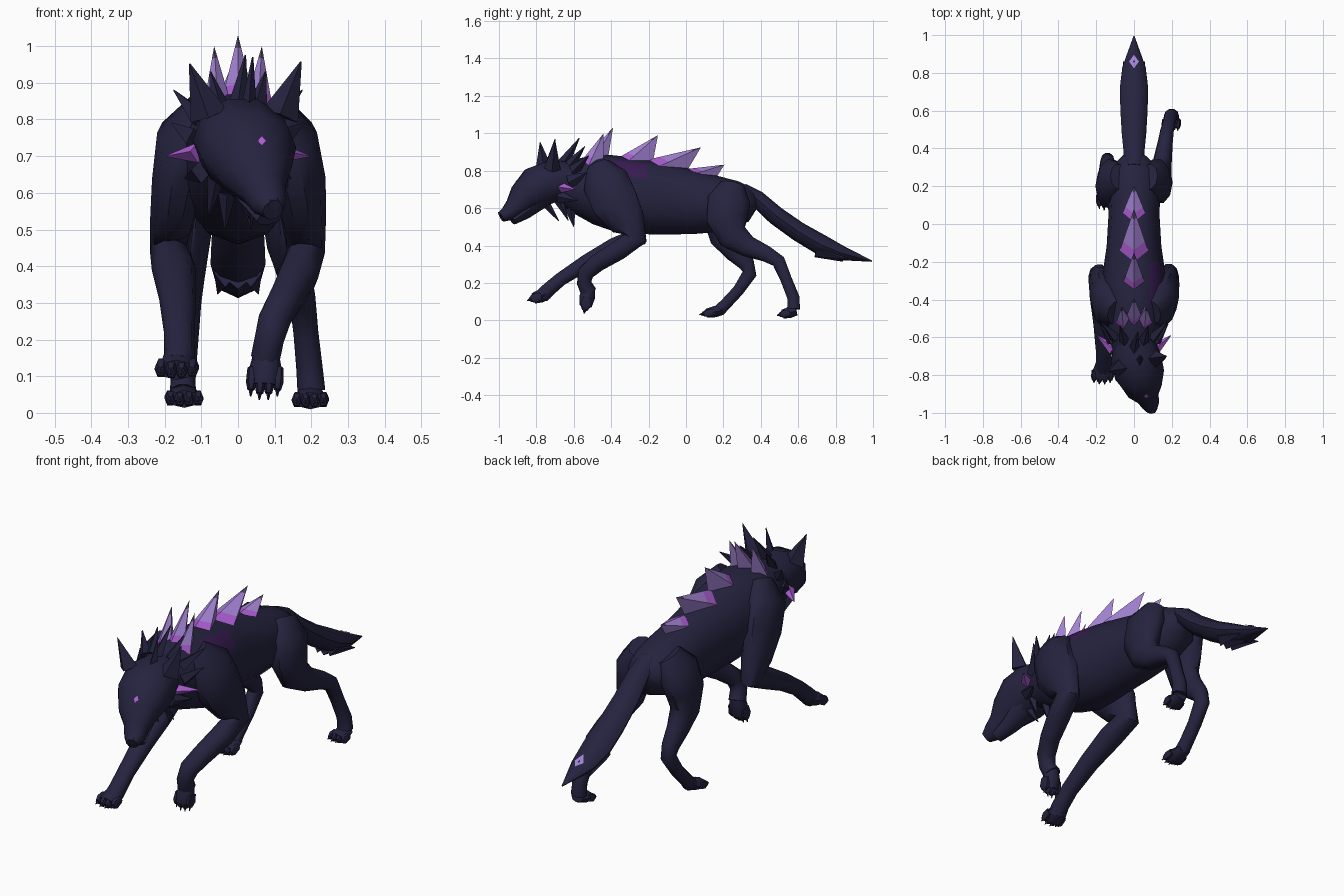
import bpy, bmesh, math
from mathutils import Vector
from mathutils.bvhtree import BVHTree


def material(name, rgb):
    m = bpy.data.materials.new(name)
    m.diffuse_color = (*rgb, 1)
    return m


FUR = material("midnight_fur", (0.019, 0.017, 0.050))
LAV = material("lavender_crystal", (0.37, 0.23, 0.66))
VIO = material("violet_glow", (0.42, 0.11, 0.66))
DUSK = material("dusk_tip", (0.10, 0.07, 0.16))
PLUM = material("dark_plum", (0.040, 0.011, 0.085))


def finish(name, bm, mats, angle=45):
    bmesh.ops.recalc_face_normals(bm, faces=bm.faces[:])
    me = bpy.data.meshes.new(name)
    bm.to_mesh(me)
    bm.free()
    ob = bpy.data.objects.new(name, me)
    bpy.context.collection.objects.link(ob)
    for m in mats:
        me.materials.append(m)
    if angle:
        bpy.ops.object.select_all(action='DESELECT')
        ob.select_set(True)
        bpy.context.view_layer.objects.active = ob
        bpy.ops.object.shade_smooth_by_angle(angle=math.radians(angle))
    return ob


def add_loft(bm, rings, n=10):
    """Rings are (x, y, z, half width, half depth) along a path."""
    pts = [Vector(r[:3]) for r in rings]
    loops = []
    for i, r in enumerate(rings):
        t = (pts[min(i + 1, len(pts) - 1)] - pts[max(i - 1, 0)]).normalized()
        side = (Vector((1, 0, 0)) - t * t.x).normalized()
        up = t.cross(side)
        loops.append([bm.verts.new(pts[i] + side * r[3] * math.cos(a) + up * r[4] * math.sin(a))
                      for a in (2 * math.pi * k / n for k in range(n))])
    for a, b in zip(loops, loops[1:]):
        for k in range(n):
            bm.faces.new((a[k], a[(k + 1) % n], b[(k + 1) % n], b[k]))
    bm.faces.new(loops[0])
    bm.faces.new(loops[-1])


def loft(name, rings, n=10, mats=(FUR,), angle=45):
    bm = bmesh.new()
    add_loft(bm, rings, n)
    return finish(name, bm, mats, angle)


def spikes(name, items, mat=FUR, n=4):
    """Items are (base, tip, half width, half depth)."""
    bm = bmesh.new()
    for b, t, w, d in items:
        add_loft(bm, [(*b, w, d), (*t, 0.002, 0.002)], n)
    return finish(name, bm, (mat,), 0)


def both(items):
    flip = lambda p: (-p[0], p[1], p[2])
    return items + [(flip(b), flip(t), w, d) for b, t, w, d in items]


def plate(name, target, origin, direction, u, v, mat):
    """Thin diamond laid on the surface of a target."""
    bm = bmesh.new()
    bm.from_mesh(target.data)
    tree = BVHTree.FromBMesh(bm)
    bm.free()
    d = Vector(direction).normalized()
    bm = bmesh.new()
    vs = []
    for off in (Vector(u), Vector(v), -Vector(u), -Vector(v)):
        hit = tree.ray_cast(Vector(origin) + off, d)[0]
        if hit:
            vs.append(bm.verts.new(hit - d * 0.006))
    if len(vs) > 2:
        bm.faces.new(vs)
    return finish(name, bm, (mat,), 0)


# Torso and neck
body = loft("body", [
    (0, .37, .66, .05, .05), (0, .31, .635, .115, .11), (0, .2, .62, .14, .145),
    (0, .05, .63, .135, .17), (0, -.12, .65, .145, .192), (0, -.22, .66, .16, .2),
    (0, -.33, .67, .17, .205), (0, -.46, .70, .165, .19), (0, -.58, .72, .135, .15),
    (0, -.68, .73, .11, .11)], 12, (FUR, PLUM))
# Plum patch on one shoulder blade
for p in body.data.polygons:
    c = p.center
    if c.x > .08 and c.z > .79 and -.38 < c.y < -.16:
        p.material_index = 1

# Head, lower jaw, nose
head = loft("head", [
    (0, -.60, .74, .10, .11), (.01, -.71, .745, .135, .118), (.03, -.80, .71, .132, .118),
    (.05, -.87, .655, .10, .088), (.07, -.915, .605, .062, .058),
    (.085, -.955, .57, .05, .042), (.095, -.988, .552, .028, .028)], 10)
loft("lower_jaw", [(.03, -.76, .645, .08, .04), (.06, -.86, .575, .05, .035),
                   (.085, -.925, .53, .036, .02)], 8)
loft("nose", [(.09, -.965, .583, .024, .016), (.10, -.998, .568, .018, .014)], 6)
plate("eye", head, (.065, -1.2, .742), (0, 1, 0), (.012, 0, 0), (0, 0, .014), VIO)

# Ears
spikes("ears", [((.115, -.715, .81), (.172, -.70, .958), .052, .045),
                ((-.08, -.76, .81), (-.132, -.78, .952), .052, .045)])

# Cheek, neck and throat fur
spikes("mane", both([
    ((.10, -.60, .80), (.175, -.52, .88), .03, .035),
    ((.12, -.62, .74), (.18, -.53, .79), .025, .04),
    ((.05, -.62, .83), (.075, -.54, .93), .03, .03),
    ((.10, -.68, .66), (.145, -.58, .64), .03, .035),
    ((.06, -.68, .64), (.08, -.63, .535), .025, .025),
    ((.03, -.62, .60), (.035, -.60, .50), .025, .03)])
    + [((0, -.66, .83), (.02, -.57, .975), .03, .035),
       ((.03, -.72, .84), (.04, -.70, .97), .02, .03),
       ((.03, -.76, .64), (.03, -.68, .53), .025, .025)])
spikes("neck_crystals", both([((.11, -.665, .71), (.195, -.59, .70), .03, .028)]), VIO)


# Crystal spines along the back, coloured in bands from base to tip
def spine(name, x, front, wide, back, tip, w):
    base = [Vector((x, *front)), Vector((x + w, *wide)), Vector((x, *back)), Vector((x - w, *wide))]
    tip = Vector(tip)
    bm = bmesh.new()
    loops = [[bm.verts.new(p.lerp(tip, t)) for p in base] for t in (0, .22, .8)]
    top = bm.verts.new(tip)
    for i in range(2):
        for k in range(4):
            j = (k + 1) % 4
            f = bm.faces.new((loops[i][k], loops[i][j], loops[i + 1][j], loops[i + 1][k]))
            f.material_index = 1 if i == 0 and k in (0, 3) else 0
    for k in range(4):
        f = bm.faces.new((loops[2][k], loops[2][(k + 1) % 4], top))
        f.material_index = 2 if k in (0, 3) else 0
    bm.faces.new(loops[0])
    finish(name, bm, (LAV, VIO, DUSK), 0)


spine("neck_spine", 0, (-.55, .86), (-.50, .85), (-.42, .85), (0, -.39, 1.03), .045)
for s, label in ((1, "right"), (-1, "left")):
    spine("neck_spine_" + label, s * .055, (-.57, .84), (-.52, .83), (-.44, .83),
          (s * .065, -.44, 1.0), .04)
spine("shoulder_spine", 0, (-.36, .87), (-.31, .85), (-.18, .83), (0, -.15, .99), .058)
spine("middle_spine", 0, (-.20, .86), (-.14, .825), (.0, .79), (0, .08, .925), .075)
spine("loin_spine", 0, (.01, .81), (.06, .787), (.16, .76), (0, .205, .832), .06)

# Tail with a tufted end
tail = loft("tail", [(0, .30, .70, .05, .035), (0, .38, .65, .055, .045), (0, .48, .56, .065, .05),
                     (0, .60, .475, .072, .052), (0, .72, .405, .075, .055),
                     (0, .83, .36, .062, .04), (0, .995, .316, .003, .003)], 8)
spikes("tail_tuft", both([((.035, .70, .38), (.055, .86, .325), .03, .04)])
       + [((0, .68, .42), (0, .85, .392), .045, .035), ((0, .70, .37), (0, .84, .315), .04, .035)])
plate("tail_mark", tail, (0, .86, 1), (0, 0, -1), (.026, 0, 0), (0, .036, 0), LAV)

# Legs
loft("right_front_leg", [
    (.09, -.47, .82, .06, .07), (.14, -.43, .74, .08, .13), (.165, -.38, .63, .075, .13),
    (.18, -.31, .52, .06, .10), (.185, -.27, .44, .052, .065), (.165, -.36, .375, .055, .055),
    (.13, -.47, .31, .048, .05), (.10, -.535, .255, .045, .045), (.085, -.545, .20, .04, .04),
    (.075, -.52, .15, .04, .045)])
loft("left_front_leg", [
    (-.09, -.47, .82, .06, .07), (-.145, -.43, .74, .08, .13), (-.165, -.38, .63, .07, .13),
    (-.18, -.31, .52, .06, .10), (-.185, -.27, .44, .055, .065), (-.175, -.38, .39, .06, .055),
    (-.165, -.53, .31, .05, .045), (-.16, -.67, .22, .042, .038), (-.16, -.74, .16, .042, .04),
    (-.165, -.77, .13, .045, .04)])
loft("right_hind_leg", [
    (.08, .25, .72, .05, .07), (.12, .23, .64, .075, .12), (.135, .22, .54, .07, .115),
    (.14, .25, .45, .06, .085), (.15, .33, .395, .05, .06), (.165, .43, .355, .04, .045),
    (.175, .495, .315, .036, .038), (.185, .535, .22, .034, .032), (.195, .575, .12, .036, .034),
    (.20, .575, .06, .038, .036)])
loft("left_hind_leg", [
    (-.08, .25, .72, .05, .07), (-.12, .23, .64, .075, .12), (-.135, .20, .54, .07, .12),
    (-.14, .21, .44, .06, .085), (-.14, .27, .36, .048, .06), (-.14, .325, .30, .04, .045),
    (-.14, .34, .25, .036, .04), (-.145, .28, .16, .034, .032), (-.15, .21, .085, .034, .032),
    (-.15, .18, .055, .036, .034)])


# Paws: a pad, four toes and claws pointing from heel to tip
def paw(name, heel, tip, w, h):
    heel, tip = Vector(heel), Vector(tip)
    d = tip - heel
    bm = bmesh.new()
    add_loft(bm, [(*heel, w * .75, h * .8), (*(heel + d * .35), w, h),
                  (*(heel + d * .7), w * .9, h * .8)], 8)
    for i in (-1.5, -.5, .5, 1.5):
        reach = .9 - .07 * abs(i)
        off = Vector((i * w * .55, 0, 0))
        p = [heel + off + d * f for f in (.35, reach * .8, reach)]
        add_loft(bm, [(*p[0], w * .3, h * .6), (*p[1], w * .34, h * .75),
                      (*p[2], w * .22, h * .4)], 6)
        add_loft(bm, [(*p[2], w * .14, h * .25), (*(p[2] + d * .13), .002, .002)], 4)
    finish(name, bm, (FUR,), 45)


paw("right_front_paw", (.078, -.52, .17), (.07, -.545, .035), .044, .042)
paw("left_front_paw", (-.163, -.735, .145), (-.17, -.85, .105), .052, .036)
paw("right_hind_paw", (.20, .59, .05), (.195, .485, .026), .044, .03)
paw("left_hind_paw", (-.15, .20, .055), (-.145, .07, .03), .046, .03)
